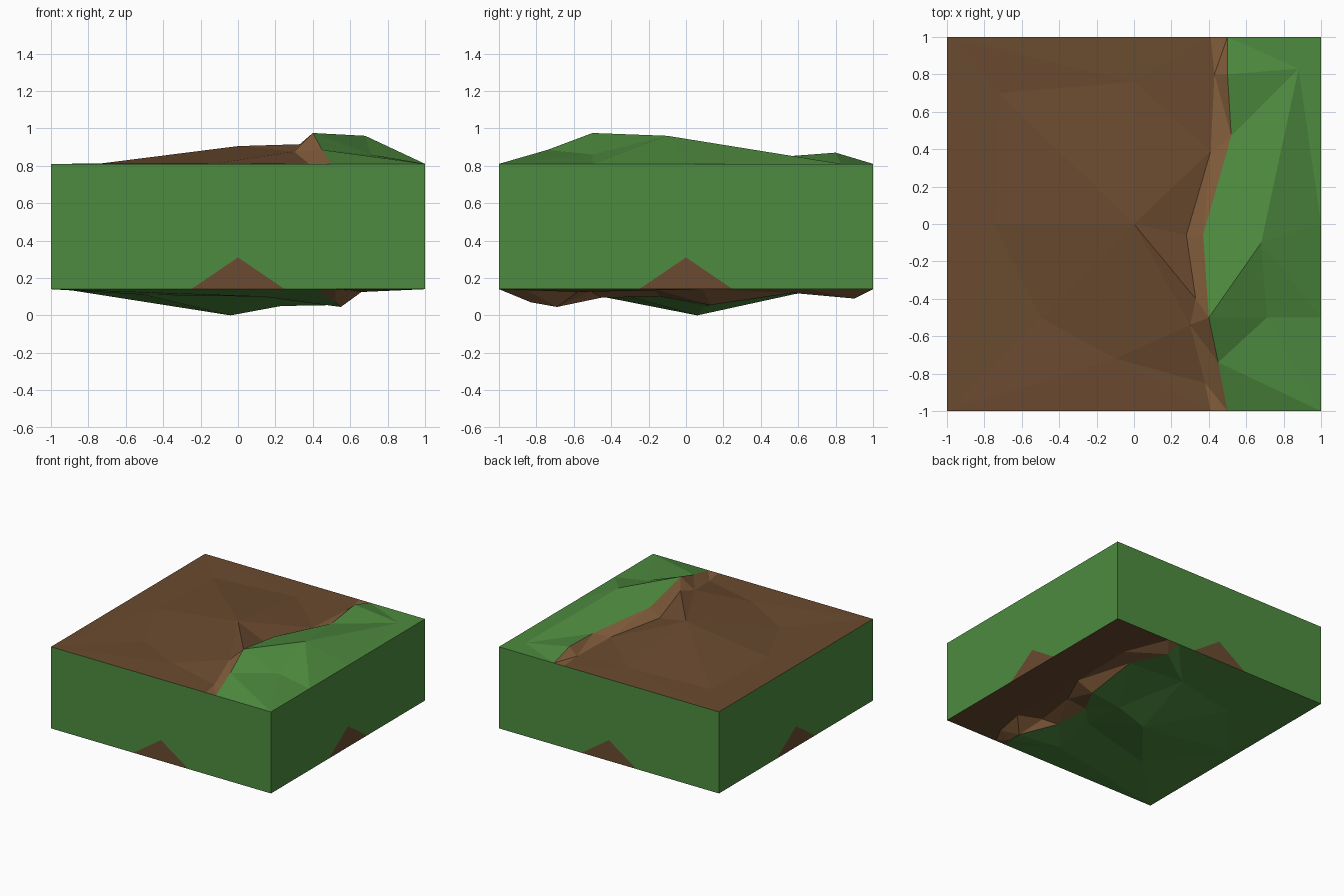
import bpy
from mathutils import Vector
from mathutils.geometry import delaunay_2d_cdt

if "Cube" in bpy.data.objects:
    bpy.data.objects.remove(bpy.data.objects["Cube"])

LOW, HIGH = 0.14, 0.81


def material(name, rgb):
    m = bpy.data.materials.new(name)
    m.diffuse_color = (*rgb, 1)
    m.use_nodes = True
    m.node_tree.nodes["Principled BSDF"].inputs["Base Color"].default_value = m.diffuse_color
    return m


GRASS = material("grass", (0.077, 0.26, 0.05))
SOIL = material("soil", (0.145, 0.07, 0.029))
BANK = material("bank", (0.225, 0.11, 0.045))


def add_object(name, verts, faces, mats, indices):
    mesh = bpy.data.meshes.new(name)
    mesh.from_pydata(verts, [], faces)
    for m in mats:
        mesh.materials.append(m)
    mesh.polygons.foreach_set("material_index", indices)
    mesh.update()
    obj = bpy.data.objects.new(name, mesh)
    bpy.context.collection.objects.link(obj)
    return obj


def line_x(line, y):
    """x of a north-south breakline at a given y"""
    for a, b in zip(line, line[1:]):
        if b[1] <= y <= a[1]:
            return a[0] + (b[0] - a[0]) * (a[1] - y) / (a[1] - b[1])
    return line[-1][0]


def terrain(name, left, right, bumps, creases, border_z, mats, flip):
    """Triangulated relief split by two breaklines into three ground types"""
    corners = [(x, y, border_z) for x in (-1, 1) for y in (-1, 1)]
    pts = corners + left + right + bumps
    where = {p[:2]: i for i, p in enumerate(pts)}
    pairs = [*zip(left, left[1:]), *zip(right, right[1:]), *creases]
    edges = [(where[a[:2]], where[b[:2]]) for a, b in pairs]
    co, _, tris, orig, _, _ = delaunay_2d_cdt(
        [Vector(p[:2]) for p in pts], edges, [], 0, 1e-5)
    verts = [(c.x, c.y, pts[o[0]][2] if o else border_z) for c, o in zip(co, orig)]
    faces, indices = [], []
    for t in tris:
        cx = sum(verts[i][0] for i in t) / 3
        cy = sum(verts[i][1] for i in t) / 3
        indices.append((cx > line_x(left, cy)) + (cx > line_x(right, cy)))
        faces.append(t[::-1] if flip else t)
    add_object(name, verts, faces, mats, indices)


# upper relief: soil field, bank, grass rise
terrain(
    "upper_ground",
    [(.41, 1, .81), (.43, .8, .81), (.41, .39, .815), (.28, -.06, .835),
     (.33, -.4, .915), (.3, -.54, .875), (.38, -.85, .81), (.41, -1, .81)],
    [(.5, 1, .81), (.5, .8, .87), (.52, .47, .845), (.37, -.06, .9),
     (.4, -.5, .975), (.45, -.74, .885), (.5, -1, .81)],
    [(0, 0, .905), (-.75, 0, .81), (-.72, .7, .805), (0, .76, .815),
     (-.5, -.5, .80), (-.1, -.72, .815), (.68, -.1, .96), (.71, -.5, .86),
     (.88, .83, .81), (1, 0, .81), (1, -.5, .81)],
    [((0, 0), (.33, -.4)), ((0, 0), (.3, -.54)), ((.88, .83), (.68, -.1)),
     ((.88, .83), (.52, .47)), ((.4, -.5), (.68, -.1))],
    HIGH, [SOIL, BANK, GRASS], False)

# lower relief: hanging grass, bank, soil strip
terrain(
    "lower_ground",
    [(.4, 1, .14), (.42, .9, .09), (.52, .57, .12), (.52, .13, .055),
     (.36, -.14, .1), (.37, -.45, .095), (.55, -.69, .045), (.52, -.83, .07),
     (.42, -1, .14)],
    [(.5, 1, .14), (.64, .65, .14), (.63, .09, .14), (.51, -.17, .14),
     (.47, -.51, .13), (.66, -.58, .125), (.6, -.85, .135), (.52, -1, .14)],
    [(-.04, .06, 0), (.23, .1, .05), (.2, -.3, .1), (.13, -.71, .1),
     (.04, .61, .12), (-.93, 0, .14), (-.5, .5, .11), (-.5, -.5, .11)],
    [], LOW, [GRASS, BANK, SOIL], True)

# four side walls, each with a soil triangle at its foot
WALL = [(-1, LOW), (-.25, LOW), (0, .31), (.25, LOW), (1, LOW), (1, HIGH), (0, HIGH), (-1, HIGH)]
for name, c, s in (("front_wall", 1, 0), ("right_wall", 0, 1),
                   ("back_wall", -1, 0), ("left_wall", 0, -1)):
    verts = [(u * c + s, u * s - c, z) for u, z in WALL]
    add_object(name, verts, [(0, 1, 2, 6, 7), (2, 3, 4, 5, 6), (1, 3, 2)],
               [GRASS, SOIL], [0, 0, 1])
